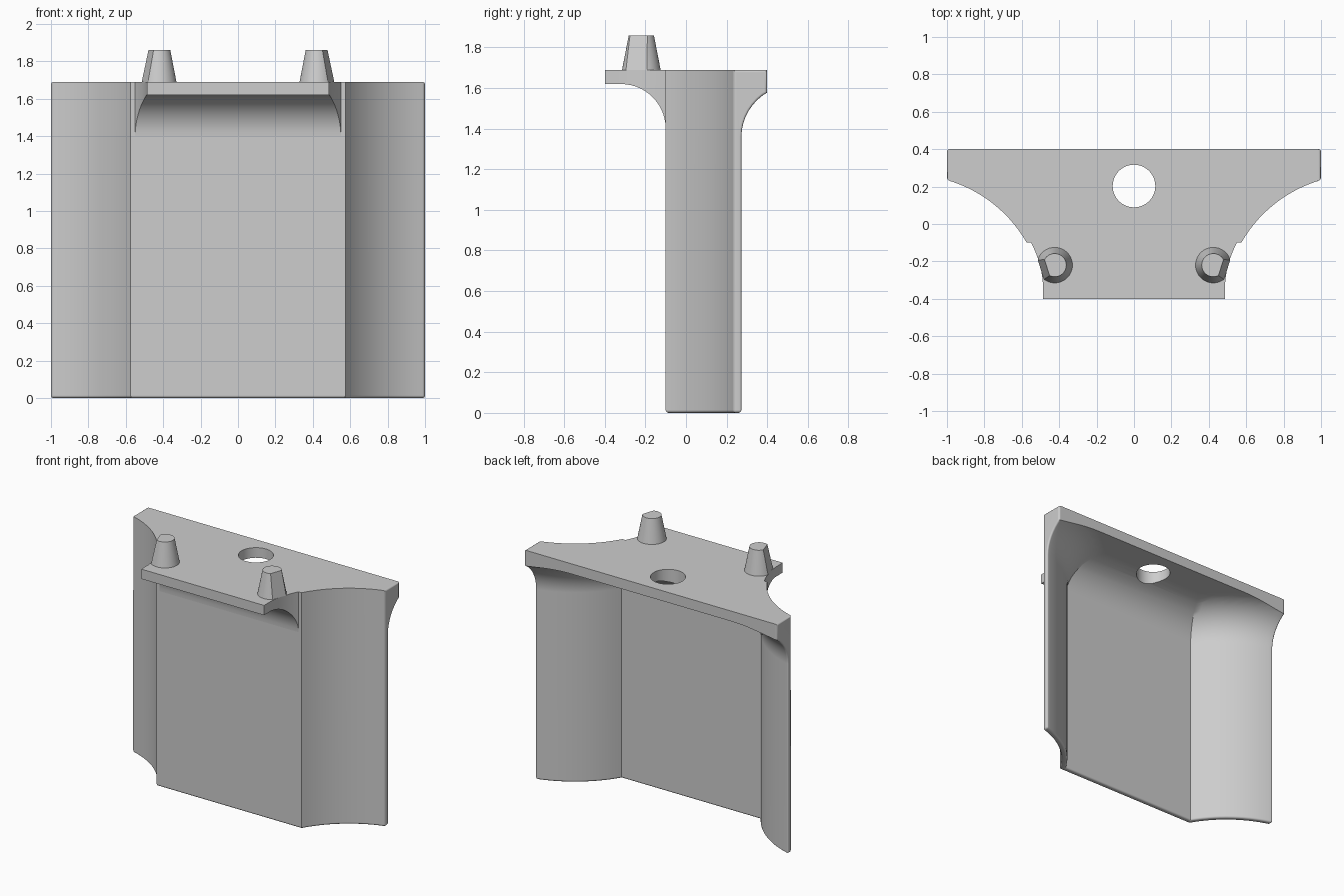
import bpy, bmesh
from math import asin, acos, sin, cos, sqrt, radians
from mathutils import Vector

if "Cube" in bpy.data.objects:
    bpy.data.objects.remove(bpy.data.objects["Cube"])

SHADE = (0.61, 0.61, 0.61, 1)
grey = bpy.data.materials.new("plain_grey")
grey.use_nodes = True
grey.diffuse_color = SHADE
grey.node_tree.nodes["Principled BSDF"].inputs["Base Color"].default_value = SHADE

TOP, UNDER, FRONT, BACK = 1.69, 1.62, -0.1, 0.4
CX, CY, R = 1.199, -0.457, 0.72      # axis and radius of the hollow wing
WALL, FILLET = 0.04, 0.26


def finish(bm, name):
    bmesh.ops.recalc_face_normals(bm, faces=bm.faces)
    mesh = bpy.data.meshes.new(name)
    bm.to_mesh(mesh)
    bm.free()
    mesh.materials.append(grey)
    obj = bpy.data.objects.new(name, mesh)
    bpy.context.collection.objects.link(obj)
    return obj


def smooth(obj):
    bpy.ops.object.select_all(action='DESELECT')
    obj.select_set(True)
    bpy.context.view_layer.objects.active = obj
    bpy.ops.object.shade_smooth_by_angle(angle=radians(30))


def loft(rings):
    bm = bmesh.new()
    loops = [[bm.verts.new(p) for p in ring] for ring in rings]
    for a, b in zip(loops, loops[1:]):
        for i in range(len(a)):
            j = (i + 1) % len(a)
            bm.faces.new((a[i], a[j], b[j], b[i]))
    bm.faces.new(loops[0])
    bm.faces.new(loops[-1])
    bmesh.ops.recalc_face_normals(bm, faces=bm.faces)
    return bm


def trim(bm, point, normal):
    """Cut away everything beyond a plane and close the cut."""
    bmesh.ops.bisect_plane(bm, geom=bm.verts[:] + bm.edges[:] + bm.faces[:], dist=1e-5,
                           plane_co=point, plane_no=Vector(normal).normalized(),
                           clear_outer=True)
    bmesh.ops.holes_fill(bm, edges=[e for e in bm.edges if e.is_boundary], sides=0)


def wall_line(d, n=14):
    """Plan line of the wall, offset backwards by d, from -x to +x."""
    r = R + d
    a0, a1 = asin((FRONT + d - CY) / r), acos((CX - 1) / r)
    angles = [a0 + (a1 - a0) * i / n for i in range(n + 1)]
    right = [(CX - r * cos(a), CY + r * sin(a)) for a in angles]
    right[-1] = (1, right[-1][1])
    return [(-x, y) for x, y in reversed(right)] + right


def ring(back, z):
    return [(x, y, z) for x, y in wall_line(0) + back[::-1]]


# Wall with its back fillet and top flange
rings = [ring(wall_line(WALL), 0)]
steps = 12
for i in range(steps + 1):
    a = radians(90 * i / steps)
    z = UNDER - FILLET + (FILLET - 0.003) * sin(a)
    rings.append(ring(wall_line(WALL + FILLET * (1 - cos(a))), z))
flange_back = [(x, 0.6) for x, y in wall_line(WALL + FILLET)]
rings += [ring(flange_back, UNDER), ring(flange_back, TOP)]
bm = loft(rings)

# Straight back edge of the flange
trim(bm, (0, BACK, 0), (0, 1, 0))
body = finish(bm, "wall_and_flange")

# Round hole through the flange
bm = bmesh.new()
bmesh.ops.create_cone(bm, cap_ends=True, segments=48, radius1=0.114, radius2=0.114, depth=1)
bmesh.ops.translate(bm, verts=bm.verts, vec=(0, 0.203, TOP))
cutter = finish(bm, "hole_cutter")
cutter.hide_render = True
mod = body.modifiers.new("hole", 'BOOLEAN')
mod.operation, mod.object = 'DIFFERENCE', cutter
for solver in ('EXACT', 'FLOAT'):
    mod.solver = solver
    graph = bpy.context.evaluated_depsgraph_get()
    graph.update()
    drilled = bpy.data.meshes.new_from_object(body.evaluated_get(graph))
    if len(drilled.polygons) > len(body.data.polygons):
        body.data = drilled
        break
body.modifiers.remove(mod)
bpy.data.objects.remove(cutter)

# Round the wing ends and the foot
bm = bmesh.new()
bm.from_mesh(body.data)
bmesh.ops.dissolve_limit(bm, angle_limit=radians(1), verts=bm.verts, edges=bm.edges)
bm.normal_update()
rounded = set()
for f in bm.faces:
    c = f.calc_center_median()
    end = abs(f.normal.x) > 0.99 and abs(c.x) > 0.99
    foot = f.normal.z < -0.99 and c.z < 0.01
    if end or foot:
        rounded.update(e for e in f.edges if e.calc_face_angle(0) > 0.5)
bmesh.ops.bevel(bm, geom=list(rounded), offset=0.014, segments=4, profile=0.5,
                affect='EDGES', clamp_overlap=True)
bm.to_mesh(body.data)
bm.free()
smooth(body)
body.modifiers.new("even_shading", 'WEIGHTED_NORMAL').keep_sharp = True

# Front ledge: concave underside and curved sides
rings = []
r = 0.22
samples = [FRONT - r * (1 - cos(radians(90 * i / 14))) for i in range(15)] + [-0.4]
for y in samples:
    t = max(0, 1 - (FRONT - y) / 0.25)
    w = 0.486 + 0.064 * t ** 2
    k = min(r, FRONT - y)
    z = UNDER - r + sqrt(max(0, r * r - (r - k) ** 2))
    rings.append([(-w, y, z), (w, y, z), (w, y, TOP), (-w, y, TOP)])
smooth(finish(loft(rings), "front_ledge"))

# Tapered pegs, flattened on the outer side
for name, s in (("left_peg", 1), ("right_peg", -1)):
    bm = bmesh.new()
    bmesh.ops.create_cone(bm, cap_ends=True, segments=40, radius1=0.095, radius2=0.062, depth=0.17)
    bmesh.ops.translate(bm, verts=bm.verts, vec=(s * 0.424, -0.22, TOP + 0.085))
    trim(bm, (s * 0.466, -0.23, TOP + 0.17), (s * 0.93, -0.3, 0.2))
    smooth(finish(bm, name))
